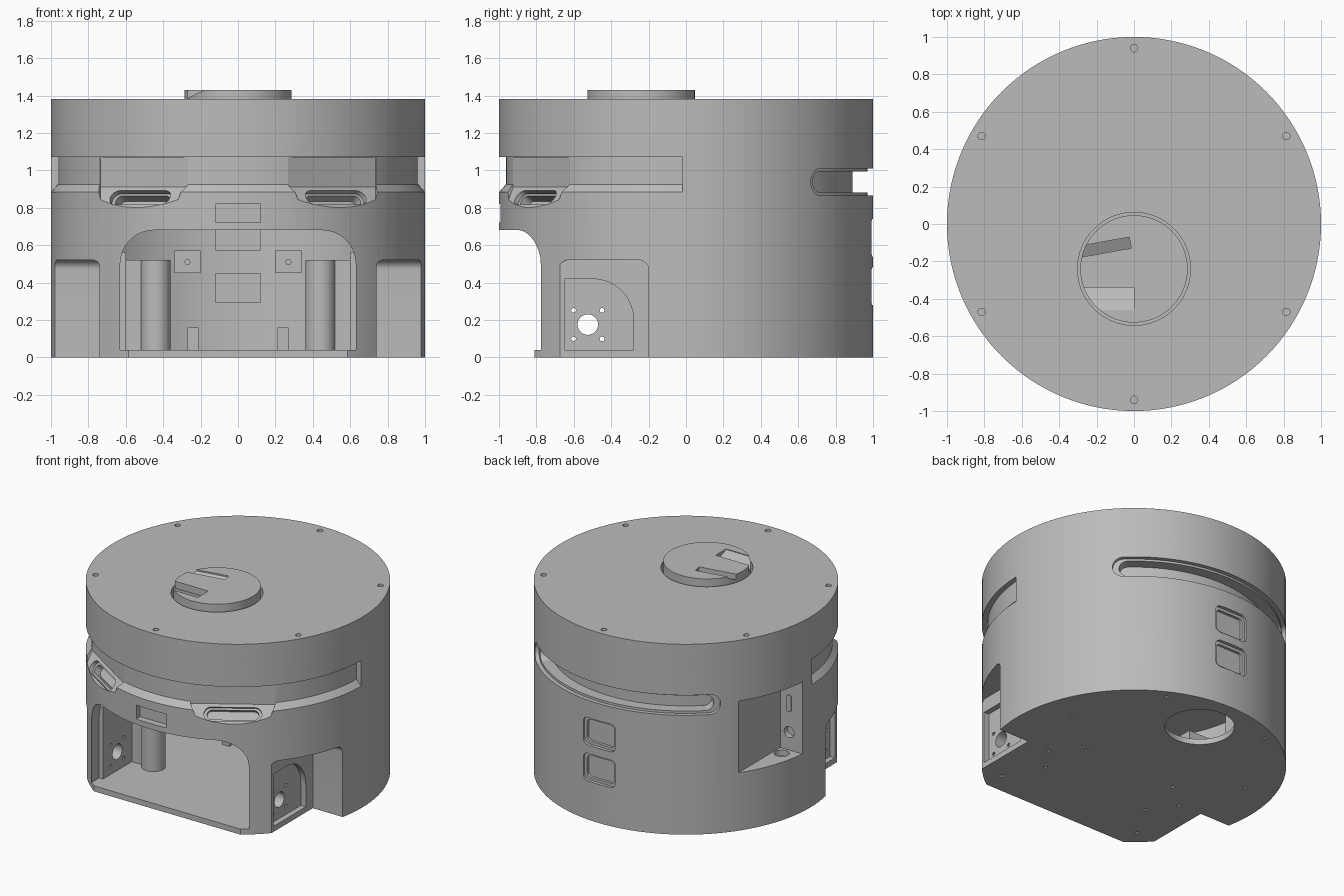
import bpy, bmesh
from math import sin, cos, pi, radians
from mathutils import Matrix, Vector

cube = bpy.data.objects.get("Cube")
if cube:
    bpy.data.objects.remove(cube, do_unlink=True)

gray = bpy.data.materials.new("plain gray")
gray.use_nodes = True
gray.diffuse_color = (0.5, 0.5, 0.5, 1)
gray.node_tree.nodes["Principled BSDF"].inputs["Base Color"].default_value = (0.5, 0.5, 0.5, 1)


def finish(name, bm):
    bmesh.ops.recalc_face_normals(bm, faces=bm.faces)
    mesh = bpy.data.meshes.new(name)
    bm.to_mesh(mesh)
    bm.free()
    mesh.materials.append(gray)
    ob = bpy.data.objects.new(name, mesh)
    bpy.context.collection.objects.link(ob)
    return ob


def frame(origin, x, y):
    x, y = Vector(x).normalized(), Vector(y).normalized()
    m = Matrix((x, y, x.cross(y))).transposed().to_4x4()
    return Matrix.Translation(origin) @ m


FLAT = Matrix.Identity(4)
FRONT = frame((0, 0, 0), (1, 0, 0), (0, 0, 1))    # depth runs to -y
BACK = frame((0, 0, 0), (-1, 0, 0), (0, 0, 1))    # depth runs to +y
SIDE = frame((0, 0, 0), (0, 1, 0), (0, 0, 1))     # depth runs to +x
FLIP = Matrix.Scale(-1, 4, (1, 0, 0))


def prism(name, pts, d0, d1, m=FLAT):
    bm = bmesh.new()
    low = [bm.verts.new(m @ Vector((x, y, d0))) for x, y in pts]
    high = [bm.verts.new(m @ Vector((x, y, d1))) for x, y in pts]
    bm.faces.new(low)
    bm.faces.new(high)
    for i in range(len(pts)):
        j = (i + 1) % len(pts)
        bm.faces.new((low[i], low[j], high[j], high[i]))
    return finish(name, bm)


def rrect(x0, x1, y0, y1, radii):
    """Rectangle outline; radii go bottom left, bottom right, top right, top left."""
    pts = []
    corners = ((x0, y0, 1, 1), (x1, y0, -1, 1), (x1, y1, -1, -1), (x0, y1, 1, -1))
    for k, (x, y, sx, sy) in enumerate(corners):
        r = radii[k]
        n = 8 if r else 0
        for i in range(n + 1):
            a = pi + k * pi / 2 + (i / n * pi / 2 if n else 0)
            pts.append((x + r * sx + r * cos(a), y + r * sy + r * sin(a)))
    return pts


def box(name, x0, x1, y0, y1, z0, z1):
    return prism(name, rrect(x0, x1, y0, y1, (0, 0, 0, 0)), z0, z1)


def circle(r, x=0, y=0, n=24):
    return [(x + r * cos(2 * pi * i / n), y + r * sin(2 * pi * i / n)) for i in range(n)]


def sector(name, profile, a0, a1, n=48):
    """Sweep an (r, z) profile around z; angles in degrees from +x."""
    bm = bmesh.new()
    rings = []
    for i in range(n + 1):
        a = radians(a0 + (a1 - a0) * i / n)
        rings.append([bm.verts.new((r * cos(a), r * sin(a), z)) for r, z in profile])
    for p, q in zip(rings, rings[1:]):
        for i in range(len(p)):
            j = (i + 1) % len(p)
            bm.faces.new((p[i], p[j], q[j], q[i]))
    bm.faces.new(rings[0])
    bm.faces.new(rings[-1])
    return finish(name, bm)


def cut(target, cutter, operation="DIFFERENCE"):
    mod = target.modifiers.new("cut", "BOOLEAN")
    mod.operation, mod.solver, mod.object = operation, "EXACT", cutter
    bpy.context.view_layer.objects.active = target
    bpy.ops.object.modifier_apply(modifier=mod.name)
    bpy.data.objects.remove(cutter, do_unlink=True)


# Outer body and hollow inside, leaving walls round the side pockets
body = prism("body", circle(1, n=128), 0, 1.38)
hollow = prism("hollow", circle(0.93, n=96), 0.04, 0.74)
for s in (1, -1):
    x0, x1 = sorted((s * 0.6, s * 1.1))
    cut(hollow, box("wall", x0, x1, -0.72, -0.15, -0.1, 0.56))
cut(hollow, box("wall", -1.1, -0.76, 0.03, 0.66, 0.36, 0.9))
cut(body, hollow)

# Front opening with a straight lower lip
cut(body, prism("opening", rrect(-0.63, 0.63, 0.04, 0.68, (0, 0, 0.18, 0.18)), 0.69, 1.2, FRONT))
cut(body, box("lip", -0.63, 0.63, -1.2, -0.81, -0.1, 0.3))
cut(body, prism("front_window", rrect(-0.12, 0.12, 0.72, 0.82, (0, 0, 0, 0)), 0.95, 1.2, FRONT))

# Slot round the front half, with a sloping shelf
cut(body, sector("front_slot", [(0.963, 0.925), (1.1, 0.77), (1.1, 1.07), (0.963, 1.07)], 181, 359, 96))

# Slot across the back, shallow step then deep groove
for r, z0, z1, a in ((0.97, 0.865, 1.01, 43), (0.89, 0.882, 0.995, 44.5)):
    cut(body, sector("back_slot", [(r, z0), (1.1, z0), (1.1, z1), (r, z1)], a + 3, 177 - a))
    for s in (1, -1):
        t = radians(a + 3)
        out = Vector((s * cos(t), sin(t), 0))
        m = frame((0, 0, (z0 + z1) / 2), (0, 0, 1), out.cross(Vector((0, 0, 1))))
        if (m.to_3x3() @ Vector((0, 0, 1))).dot(out) < 0:
            m = m @ Matrix.Scale(-1, 4, (0, 0, 1))
        cut(body, prism("slot_end", circle((z1 - z0) / 2), r + 0.001, 1.1, m))

# Two angled sensor bays with rounded windows
for s in (1, -1):
    a = radians(33)
    out = Vector((s * sin(a), -cos(a), 0))
    side = Vector((cos(a), s * sin(a), 0))
    up = Vector((0, 0, 1))
    bm = bmesh.new()
    ends = []
    for t in (-1, 1):
        ends.append([bm.verts.new(out * r + up * z + side * t * w) for r, z, w in
                     ((0.92, 0.91, 0.28), (1.1, 0.665, 0.16), (1.1, 1.068, 0.3), (0.92, 1.068, 0.28))])
    for e in ends:
        bm.faces.new(e)
    for i in range(4):
        j = (i + 1) % 4
        bm.faces.new((ends[0][i], ends[0][j], ends[1][j], ends[1][i]))
    cut(body, finish("bay", bm))
    slope = (up * 0.81 - out * 0.59).normalized()
    m = frame(out * 0.962 + up * 0.855, side, slope)
    for w, h, d in ((0.19, 0.046, 0.03), (0.17, 0.032, 0.08)):
        cut(body, prism("bay_window", rrect(-w, w, -h, h, [h * 0.98] * 4), -d, 0.2, m))

# Wheel pockets with motor recess and bolt holes on each side
for m in (SIDE, FLIP @ SIDE):
    cut(body, prism("pocket", rrect(-0.68, -0.2, -0.1, 0.52, (0, 0, 0.05, 0.05)), 0.74, 1.2, m))
    cut(body, prism("recess", rrect(-0.65, -0.28, 0.04, 0.42, (0, 0, 0.22, 0)), 0.7, 0.9, m))
    cut(body, prism("axle_hole", circle(0.055, -0.525, 0.175), 0.5, 0.9, m))
    for dy in (-0.076, 0.076):
        for dz in (-0.076, 0.076):
            cut(body, prism("bolt_hole", circle(0.013, -0.525 + dy, 0.175 + dz, 10), 0.5, 0.9, m))

# Connector pocket
cut(body, box("connector_pocket", -1.2, -0.82, 0.09, 0.58, 0.42, 0.94))
cut(body, prism("floor_port", circle(0.05, -0.88, 0.16), 0.38, 0.5))
cut(body, prism("wall_port", circle(0.04, -0.89, 0.55), -0.15, -0.05, FRONT))
connector = prism("connector", rrect(-0.91, -0.87, 0.7, 0.82, [0.015] * 4), -0.099, -0.085, FRONT)

# Rear windows
for z in (0.28, 0.54):
    cut(body, prism("rear_window", rrect(-0.13, 0.13, z, z + 0.2, [0.04] * 4), 0.975, 1.2, BACK))
    cut(body, prism("rear_window", rrect(-0.11, 0.11, z + 0.02, z + 0.18, [0.03] * 4), 0.955, 1.2, BACK))

# Base opening and base screw holes
cut(body, prism("base_opening", circle(0.23, 0, 0.67, 48), -0.1, 0.1))
for x, y in ((0.42, 0.83), (0.74, 0.25), (0.43, -0.39), (0.58, -0.66), (0.37, -0.05), (0.56, -0.21)):
    for s in (1, -1):
        cut(body, prism("base_hole", circle(0.013, s * x, y, 10), -0.1, 0.03))

# Top screw holes and turret seat
for i in range(6):
    a = radians(30 + 60 * i)
    cut(body, prism("lid_hole", circle(0.02, 0.94 * cos(a), 0.94 * sin(a), 14), 1.34, 1.5))
cut(body, prism("seat", circle(0.302, 0, -0.24, 64), 1.3, 1.5))

# Turret disc with two ramped slots
turret = prism("turret", circle(0.287, 0, -0.24, 64), 1.295, 1.43)
ramp = [(-0.46, 1.425), (-0.34, 1.38), (-0.34, 1.5), (-0.46, 1.5)]
cut(turret, prism("ramp", ramp, -0.4, 0, SIDE))
tilt = Matrix.Translation((-0.02, -0.1, 0)) @ Matrix.Rotation(radians(10), 4, "Z") @ SIDE
cut(turret, prism("ramp", [(-0.03, 1.39), (0.03, 1.42), (0.03, 1.5), (-0.03, 1.5)], -0.4, 0, tilt))

# Parts inside the hollow
inner = [connector]
for s, side in ((1, "left"), (-1, "right")):
    m = FLAT if s == 1 else FLIP
    inner.append(prism(side + "_column", circle(0.08, 0.44, -0.34), 0.035, 0.52, m))
    inner.append(prism(side + "_web", rrect(0.46, 0.62, -0.36, -0.28, [0] * 4), 0.035, 0.52, m))
    inner.append(prism(side + "_post", rrect(0.21, 0.27, 0.2, 0.26, [0] * 4), 0.035, 0.16, m))
    bracket = prism(side + "_bracket", rrect(0.2, 0.34, 0.45, 0.57, [0] * 4), 0.84, 0.94, m @ BACK)
    cut(bracket, prism("hole", circle(0.014, 0.27, 0.51, 10), 0.8, 0.87, m @ BACK))
    inner.append(bracket)
for z, label in ((0.29, "lower"), (0.57, "upper")):
    inner.append(prism(label + "_panel", rrect(-0.12, 0.12, z, z + 0.16, [0] * 4), 0.9, 0.94, BACK))

# Smooth round walls, keep edges crisp
bpy.ops.object.select_all(action="DESELECT")
for ob in [body, turret] + inner:
    ob.select_set(True)
bpy.context.view_layer.objects.active = body
bpy.ops.object.shade_smooth_by_angle(angle=radians(25))
